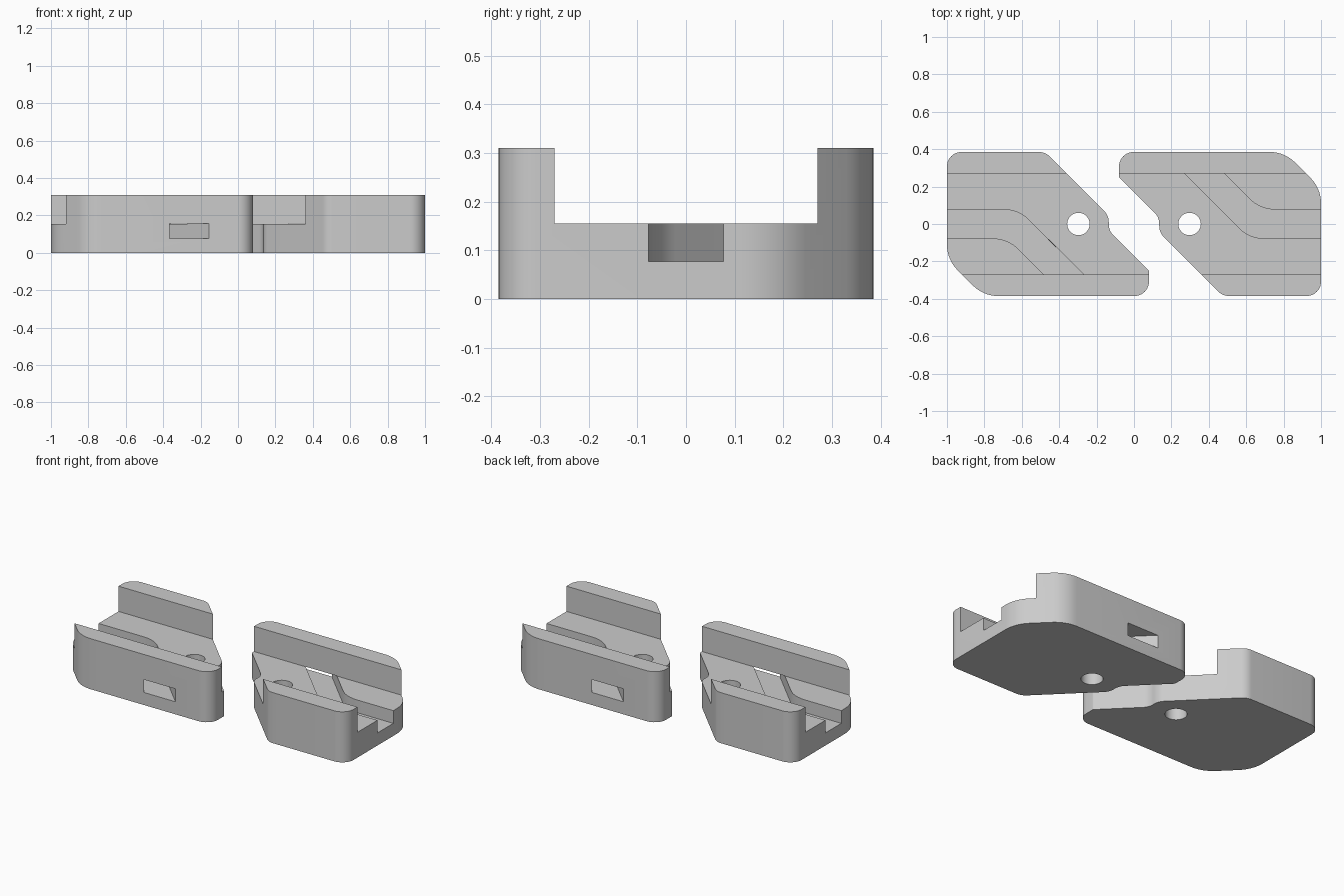
import bpy
import bmesh
from math import pi, tan, acos
from mathutils import Vector

cube = bpy.data.objects.get("Cube")
if cube:
    bpy.data.objects.remove(cube, do_unlink=True)

HEIGHT, FLOOR, GROOVE = 0.31, 0.155, 0.077
HALF_Y = 0.385

grey = bpy.data.materials.new("plain grey")
grey.use_nodes = True
grey.diffuse_color = (0.6, 0.6, 0.6, 1)
grey.node_tree.nodes["Principled BSDF"].inputs["Base Color"].default_value = (0.6, 0.6, 0.6, 1)


def rounded(corners, steps=8):
    """Outline from (x, y, radius) corners, each filleted by an arc."""
    pts = []
    for i, (x, y, r) in enumerate(corners):
        p = Vector((x, y))
        if r == 0:
            pts.append(p)
            continue
        a = (Vector(corners[i - 1][:2]) - p).normalized()
        b = (Vector(corners[(i + 1) % len(corners)][:2]) - p).normalized()
        half = acos(a.dot(b)) / 2
        reach = r / tan(half)
        centre = p + (a + b).normalized() * (r ** 2 + reach ** 2) ** 0.5
        start, end = p + a * reach - centre, p + b * reach - centre
        for k in range(steps + 1):
            pts.append(centre + start.lerp(end, k / steps).normalized() * r)
    return pts


def prism(name, outline, bottom, top):
    """Solid standing on a flat outline."""
    bm = bmesh.new()
    face = bm.faces.new([bm.verts.new((p[0], p[1], bottom)) for p in outline])
    moved = bmesh.ops.extrude_face_region(bm, geom=[face])["geom"]
    bmesh.ops.translate(bm, vec=(0, 0, top - bottom),
                        verts=[v for v in moved if isinstance(v, bmesh.types.BMVert)])
    bmesh.ops.recalc_face_normals(bm, faces=bm.faces)
    mesh = bpy.data.meshes.new(name)
    bm.to_mesh(mesh)
    bm.free()
    obj = bpy.data.objects.new(name, mesh)
    bpy.context.collection.objects.link(obj)
    return obj


def cut(target, cutter):
    """Subtract a cutter and discard it."""
    cutter.hide_render = True
    bpy.context.view_layer.objects.active = target
    mod = target.modifiers.new("cut", 'BOOLEAN')
    mod.operation, mod.solver, mod.object = 'DIFFERENCE', 'EXACT', cutter
    bpy.ops.object.modifier_apply(modifier=mod.name)
    bpy.data.objects.remove(cutter, do_unlink=True)


# Block body with slanted, rounded outline
body = rounded([
    (-0.08, HALF_Y, 0.077), (-0.08, 0.25, 0.01), (0.135, 0.035, 0.08),
    (0.135, -0.045, 0.08), (0.475, -HALF_Y, 0.08), (1, -HALF_Y, 0.077),
    (1, 0.19, 0.19), (0.805, HALF_Y, 0.19)])
block = prism("left_block", body, 0, HEIGHT)
block.data.materials.append(grey)

# Wide channel between the two walls
channel = [(-1, -0.27), (2, -0.27), (2, 0.27), (-1, 0.27)]
cut(block, prism("channel_cutter", channel, FLOOR, 1))

# Bent groove that tunnels through the rear wall
groove = rounded([
    (1.2, -0.077, 0), (1.2, 0.077, 0), (0.675, 0.077, 0.19),
    (0.252, 0.5, 0), (0.04, 0.5, 0), (0.617, -0.077, 0.19)])
cut(block, prism("groove_cutter", groove, GROOVE, FLOOR + 0.001))

# Round screw hole
bpy.ops.mesh.primitive_cylinder_add(vertices=40, radius=0.06, depth=1, location=(0.297, 0, 0.1))
cut(block, bpy.context.object)

bpy.ops.object.select_all(action='DESELECT')
block.select_set(True)
bpy.context.view_layer.objects.active = block
bpy.ops.object.shade_smooth_by_angle(angle=pi / 6)

# Matching block, turned half way round
twin = block.copy()
twin.data = block.data.copy()
twin.name = "right_block"
twin.rotation_euler.z = pi
bpy.context.collection.objects.link(twin)
